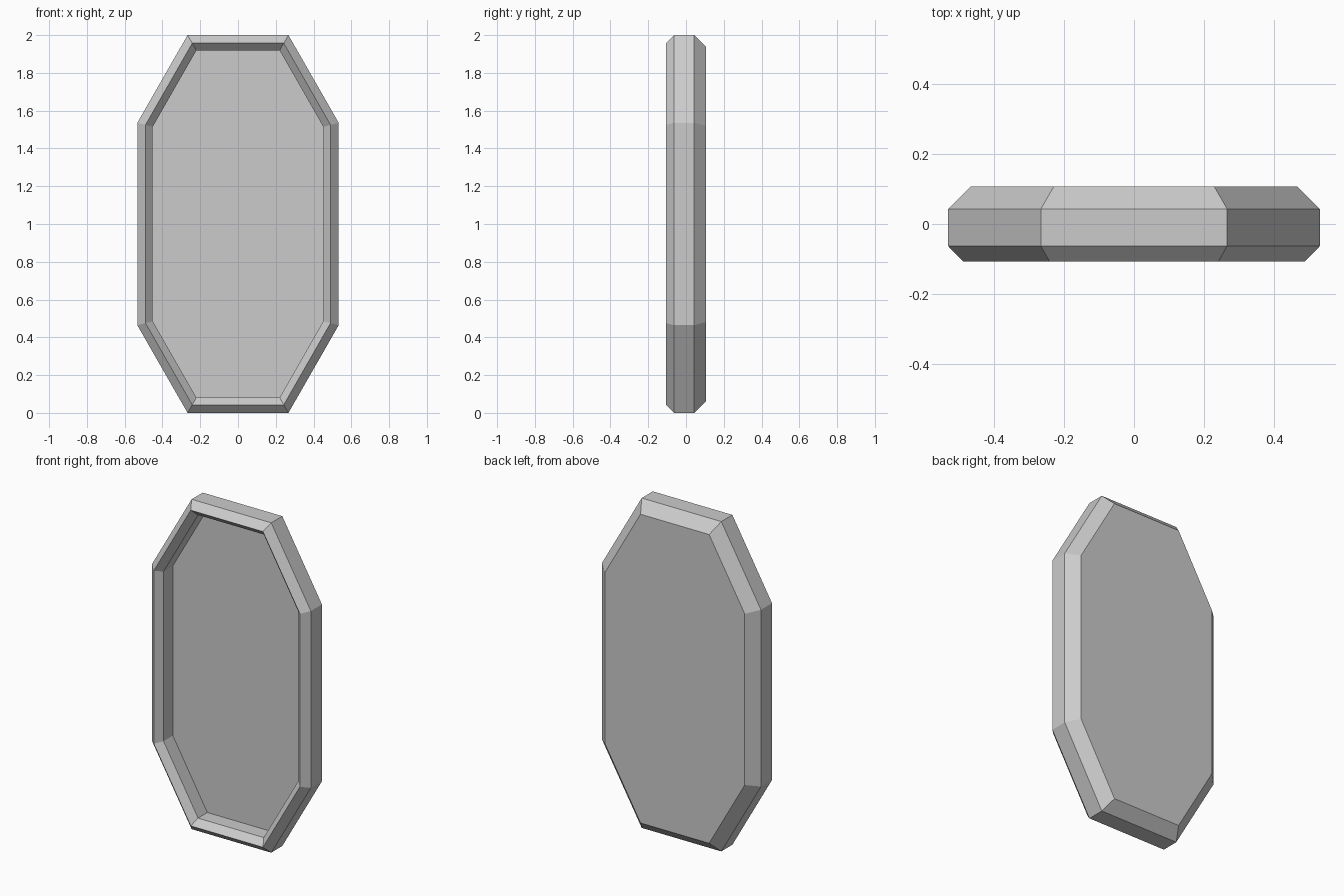
import bpy, bmesh, math

if "Cube" in bpy.data.objects:
    bpy.data.objects.remove(bpy.data.objects["Cube"])

# Half-sizes of the elongated octagon outline, centred on z = 1
HALF_W, HALF_H = 0.533, 1.0
TOP_W, SIDE_H = 0.267, 0.536

# Frame section from back to recessed panel: (inset from outline, y)
SECTION = [(0.064, 0.107), (0.0, 0.043), (0.0, -0.063),
           (0.043, -0.107), (0.081, -0.068), (0.081, 0.021)]


def octagon(inset):
    """Outline moved inward by an even distance on all eight sides."""
    w, h = HALF_W - inset, HALF_H - inset
    t = TOP_W - inset * math.tan(math.radians(30))
    s = SIDE_H - inset * math.tan(math.radians(15))
    return [(t, -h), (w, -s), (w, s), (t, h), (-t, h), (-w, s), (-w, -s), (-t, -h)]


# Bevelled frame with closed back and recessed front panel
bm = bmesh.new()
rings = [[bm.verts.new((x, y, z + 1)) for x, z in octagon(d)] for d, y in SECTION]
for a, b in zip(rings, rings[1:]):
    for i in range(8):
        j = (i + 1) % 8
        bm.faces.new((a[i], a[j], b[j], b[i]))
bm.faces.new(rings[0])
bm.faces.new(rings[-1])
bmesh.ops.recalc_face_normals(bm, faces=bm.faces[:])

mesh = bpy.data.meshes.new("octagonal_framed_panel")
bm.to_mesh(mesh)
bm.free()
panel = bpy.data.objects.new("octagonal_framed_panel", mesh)
bpy.context.collection.objects.link(panel)
